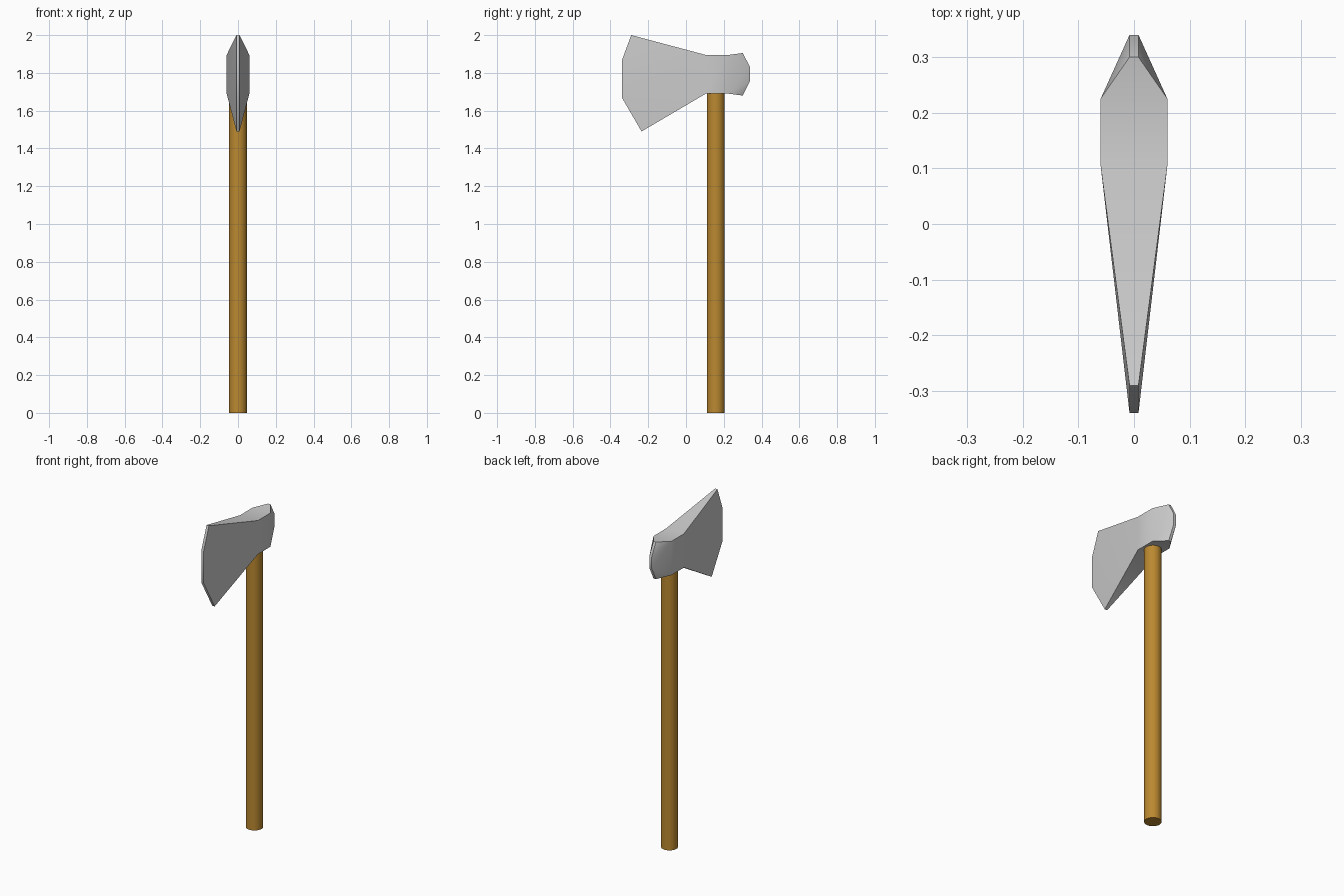
import bpy, bmesh

if "Cube" in bpy.data.objects:
    bpy.data.objects.remove(bpy.data.objects["Cube"])

EDGE, CHEEK = 0.008, 0.06   # half thicknesses

# Side outline of the head (half thickness, y, z): blade, cheek, poll
blade = [(EDGE, -0.29, 2.0), (EDGE, -0.34, 1.865), (EDGE, -0.34, 1.67), (EDGE, -0.235, 1.49)]
cheek_bottom = [(CHEEK, 0.105, 1.69), (CHEEK, 0.225, 1.69)]
poll = [(EDGE, 0.30, 1.68), (EDGE, 0.34, 1.76), (EDGE, 0.34, 1.83), (EDGE, 0.30, 1.905)]
cheek_top = [(CHEEK, 0.225, 1.895), (CHEEK, 0.105, 1.895)]
outline = blade + cheek_bottom + poll + cheek_top
# Face patches of one side, as outline indices
patches = [(0, 1, 11), (1, 2, 4, 11), (2, 3, 4),
           (11, 4, 5, 10), (10, 5, 7, 8), (5, 6, 7), (10, 8, 9)]

# Axe head: two mirrored sides joined by a rim
bm = bmesh.new()
left = [bm.verts.new((-w, y, z)) for w, y, z in outline]
right = [bm.verts.new((w, y, z)) for w, y, z in outline]
for p in patches:
    bm.faces.new([left[i] for i in p])
    bm.faces.new([right[i] for i in reversed(p)])
n = len(outline)
for i in range(n):
    j = (i + 1) % n
    bm.faces.new((left[j], left[i], right[i], right[j]))
bmesh.ops.recalc_face_normals(bm, faces=bm.faces)
mesh = bpy.data.meshes.new("axe_head")
bm.to_mesh(mesh)
bm.free()
head = bpy.data.objects.new("axe_head", mesh)
bpy.context.collection.objects.link(head)

# Handle: plain round shaft seated in the head
height = 1.75
bpy.ops.mesh.primitive_cylinder_add(vertices=32, radius=0.047, depth=height,
                                    location=(0, 0.158, height / 2))
handle = bpy.context.object
handle.name = "handle"
wood = bpy.data.materials.new("wood")
wood.diffuse_color = (0.5, 0.25, 0.03, 1)
wood.use_nodes = True
wood.node_tree.nodes["Principled BSDF"].inputs["Base Color"].default_value = wood.diffuse_color
handle.data.materials.append(wood)

# Smooth shading with sharp edges kept
for ob in (head, handle):
    bpy.ops.object.select_all(action='DESELECT')
    ob.select_set(True)
    bpy.context.view_layer.objects.active = ob
    bpy.ops.object.shade_smooth_by_angle(angle=0.56)
